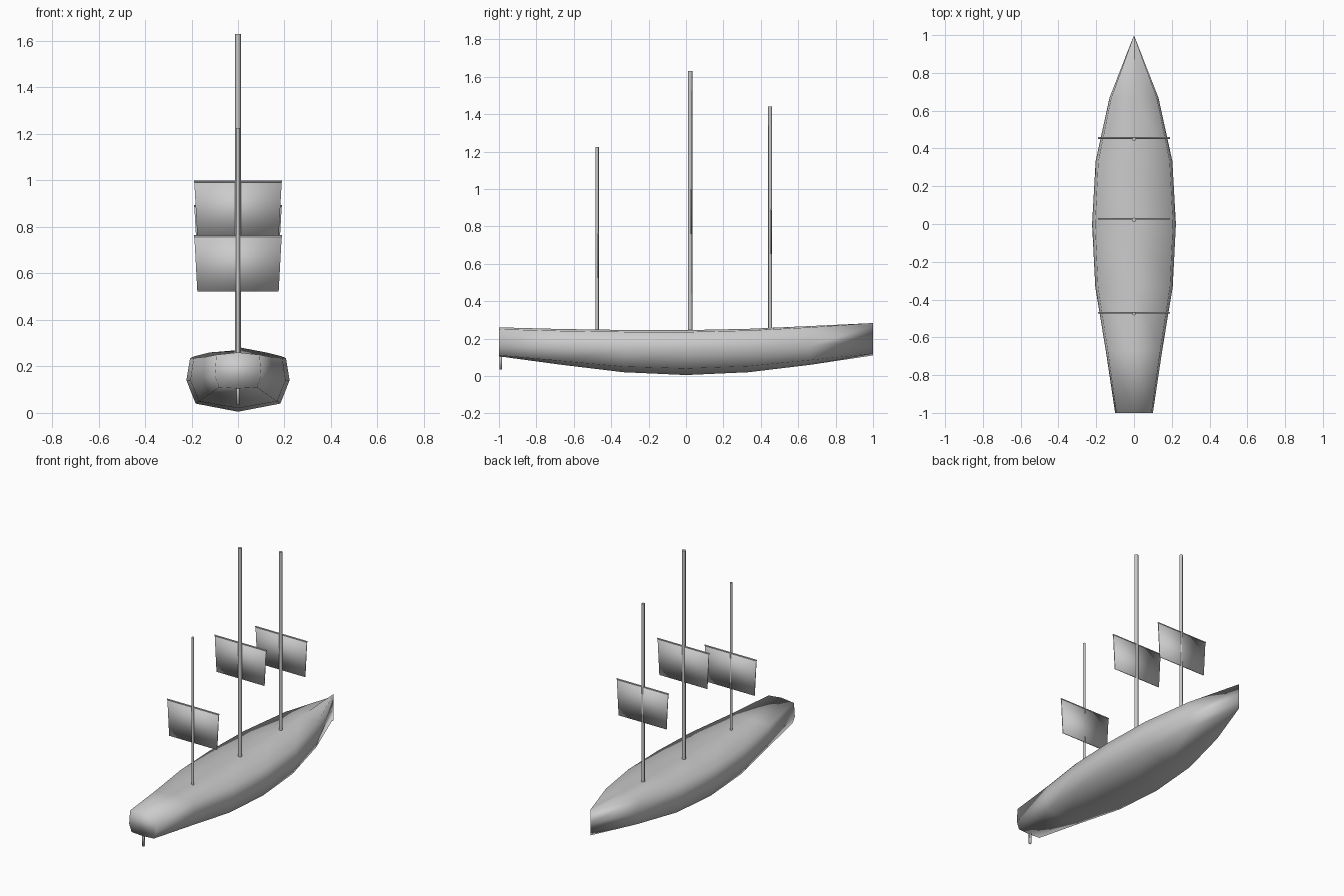
import bpy, bmesh, math
from mathutils import Vector

if "Cube" in bpy.data.objects:
    bpy.data.objects.remove(bpy.data.objects["Cube"])

grey = bpy.data.materials.new("plain_grey")
grey.diffuse_color = (0.6, 0.6, 0.6, 1)
grey.use_nodes = True
grey.node_tree.nodes["Principled BSDF"].inputs["Base Color"].default_value = grey.diffuse_color


def finish(name, bm, smooth=True):
    bmesh.ops.recalc_face_normals(bm, faces=bm.faces)
    me = bpy.data.meshes.new(name)
    bm.to_mesh(me)
    bm.free()
    me.materials.append(grey)
    for p in me.polygons:
        p.use_smooth = smooth
    ob = bpy.data.objects.new(name, me)
    bpy.context.collection.objects.link(ob)
    return ob


def box(name, corners_low, corners_high):
    # closed block between two four-cornered rings
    bm = bmesh.new()
    a = [bm.verts.new(c) for c in corners_low]
    b = [bm.verts.new(c) for c in corners_high]
    bm.faces.new(a)
    bm.faces.new(b)
    for i in range(4):
        j = (i + 1) % 4
        bm.faces.new((a[i], a[j], b[j], b[i]))
    return finish(name, bm)


def rod(name, start, end, radius, sides=8):
    start, end = Vector(start), Vector(end)
    bm = bmesh.new()
    bmesh.ops.create_cone(bm, cap_ends=True, segments=sides, radius1=radius,
                          radius2=radius, depth=(end - start).length)
    turn = (end - start).to_track_quat('Z', 'Y').to_matrix()
    bmesh.ops.rotate(bm, verts=bm.verts, matrix=turn)
    bmesh.ops.translate(bm, verts=bm.verts, vec=(start + end) / 2)
    ob = finish(name, bm)
    bpy.context.view_layer.objects.active = ob
    ob.select_set(True)
    bpy.ops.object.shade_smooth_by_angle(angle=math.radians(50))
    ob.select_set(False)


# Hull stations: y, half beam, keel z, chine z, beam z, deck edge z, deck centre z
stations = [
    (-1.0, 0.10, 0.105, 0.11, 0.16, 0.25, 0.26),
    (-0.667, 0.15, 0.06, 0.08, 0.15, 0.241, 0.251),
    (-0.333, 0.205, 0.02, 0.05, 0.14, 0.236, 0.246),
    (0.0, 0.222, 0.005, 0.04, 0.14, 0.235, 0.245),
    (0.333, 0.203, 0.02, 0.052, 0.145, 0.243, 0.252),
    (0.667, 0.13, 0.06, 0.085, 0.16, 0.26, 0.267),
    (1.0, 0.0, 0.11, 0.12, 0.19, 0.27, 0.283),
]
bm = bmesh.new()
rings = []
for y, w, keel, chine, beam, edge, deck in stations:
    half = [(w * 0.82, chine), (w, beam), (w * 0.93, edge)]
    ring = [(0, keel)] + half + [(0, deck)] + [(-x, z) for x, z in reversed(half)]
    rings.append([bm.verts.new((x, y, z)) for x, z in ring])
for a, b in zip(rings, rings[1:]):
    for i in range(8):
        j = (i + 1) % 8
        bm.faces.new((a[i], a[j], b[j], b[i]))
bm.faces.new(rings[0])
bmesh.ops.remove_doubles(bm, verts=bm.verts, dist=0.0005)
finish("hull", bm)

# Masts, each with one yard and one square sail
for label, y, top, yard_z, r in (("aft", -0.475, 1.225, 0.76, 0.009),
                                 ("main", 0.022, 1.63, 0.995, 0.012),
                                 ("fore", 0.45, 1.44, 0.89, 0.0105)):
    rod(label + "_mast", (0, y, 0.2), (0, y, top), r)
    ys = y + 0.005
    rod(label + "_yard", (-0.19, ys, yard_z), (0.19, ys, yard_z), 0.005, 6)
    t = 0.003
    foot, head = yard_z - 0.237, yard_z
    box(label + "_sail",
        [(-0.175, ys - t, foot), (0.175, ys - t, foot), (0.175, ys + t, foot), (-0.175, ys + t, foot)],
        [(-0.188, ys - t, head), (0.188, ys - t, head), (0.188, ys + t, head), (-0.188, ys + t, head)])

# Rudder post under the stern
x, y0, y1 = 0.006, -0.998, -0.984
box("rudder", [(-x, y0, 0.035), (x, y0, 0.035), (x, y1, 0.035), (-x, y1, 0.035)],
    [(-x, y0, 0.14), (x, y0, 0.14), (x, y1, 0.14), (-x, y1, 0.14)])
